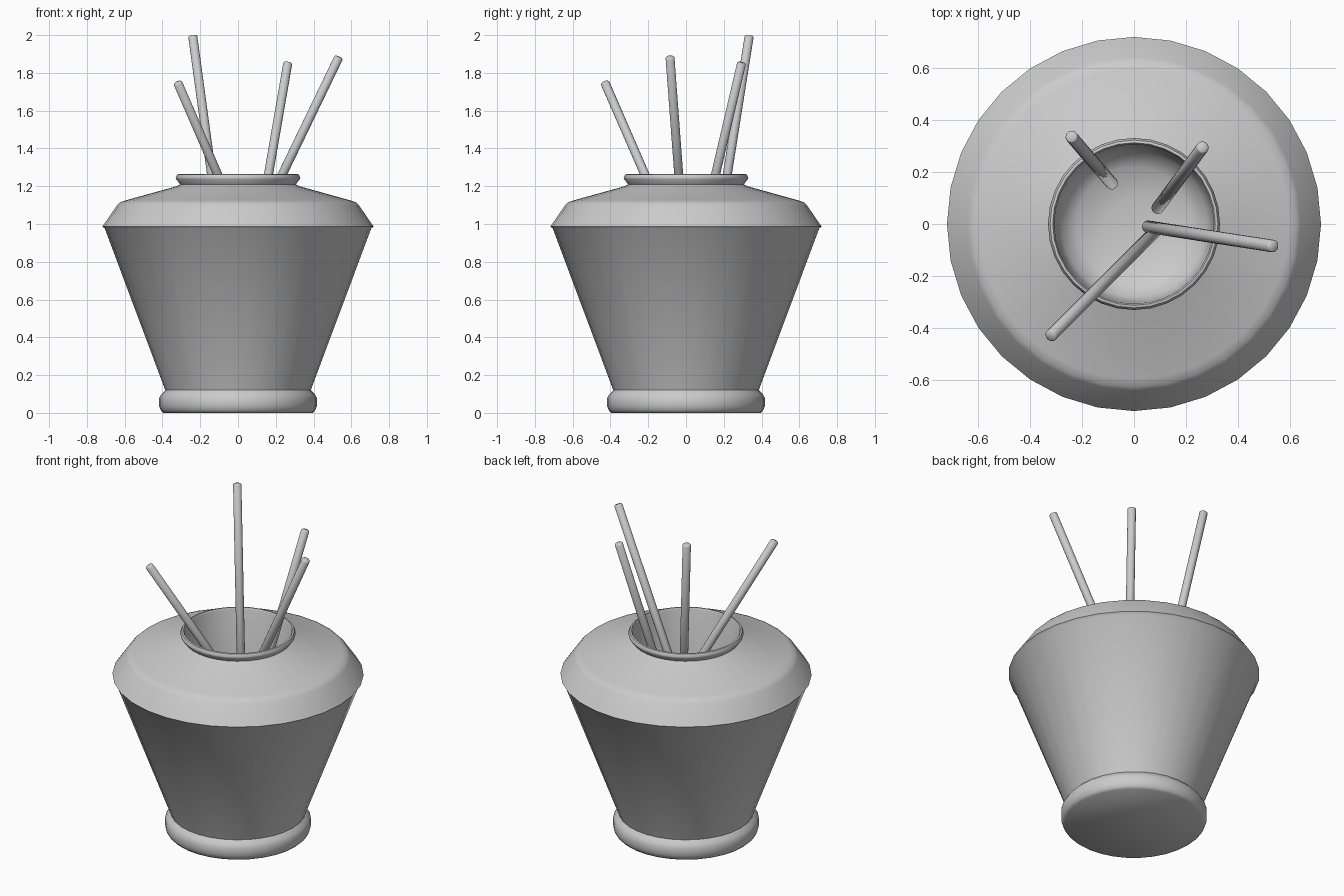
import bpy, bmesh, math
from mathutils import Vector

if "Cube" in bpy.data.objects:
    bpy.data.objects.remove(bpy.data.objects["Cube"])


def finish(name, bm, angle):
    bmesh.ops.recalc_face_normals(bm, faces=bm.faces)
    mesh = bpy.data.meshes.new(name)
    bm.to_mesh(mesh)
    bm.free()
    ob = bpy.data.objects.new(name, mesh)
    bpy.context.collection.objects.link(ob)
    bpy.ops.object.select_all(action='DESELECT')
    ob.select_set(True)
    bpy.context.view_layer.objects.active = ob
    bpy.ops.object.shade_smooth_by_angle(angle=math.radians(angle))
    return ob


def lathe(name, profile, sides, angle):
    """Closed revolved body: a flat cap at the first and last ring."""
    bm = bmesh.new()
    rings = [[bm.verts.new((r * math.cos(2 * math.pi * i / sides),
                            r * math.sin(2 * math.pi * i / sides), z))
              for i in range(sides)] for r, z in profile]
    for a, b in zip(rings, rings[1:]):
        for i in range(sides):
            j = (i + 1) % sides
            bm.faces.new((a[i], a[j], b[j], b[i]))
    bm.faces.new(rings[0])
    bm.faces.new(rings[-1])
    return finish(name, bm, angle)


# Pot: foot ring, flared wall, shoulder, lip and the hollow inside
lathe("pot", [
    (0.395, 0.0), (0.408, 0.012), (0.417, 0.035), (0.417, 0.08), (0.405, 0.1),
    (0.385, 0.12), (0.705, 0.975), (0.718, 0.987), (0.705, 1.005),
    (0.64, 1.10), (0.625, 1.115), (0.595, 1.125), (0.325, 1.20), (0.306, 1.21),
    (0.328, 1.238), (0.33, 1.247), (0.322, 1.262), (0.312, 1.264),
    (0.306, 1.25), (0.30, 0.95), (0.28, 0.88), (0.22, 0.835), (0.10, 0.815),
    (0.01, 0.812)], 32, 46)

# Sticks leaning out of the mouth: (bottom centre, top centre)
sticks = [
    ((-0.085, 0.155, 0.86), (-0.24, 0.335, 1.998)),
    ((0.09, 0.06, 0.85), (0.264, 0.295, 1.855)),
    ((0.05, -0.01, 0.88), (0.535, -0.085, 1.885)),
    ((0.08, -0.03, 0.83), (-0.32, -0.43, 1.75)),
]
for n, (bottom, top) in enumerate(sticks, 1):
    a, b = Vector(bottom), Vector(top)
    length = (b - a).length
    stick = lathe(f"stick_{n}", [
        (0.018, 0), (0.024, 0.006), (0.024, length - 0.006), (0.018, length)],
        16, 60)
    stick.location = a
    stick.rotation_mode = 'QUATERNION'
    stick.rotation_quaternion = (b - a).to_track_quat('Z', 'Y')
